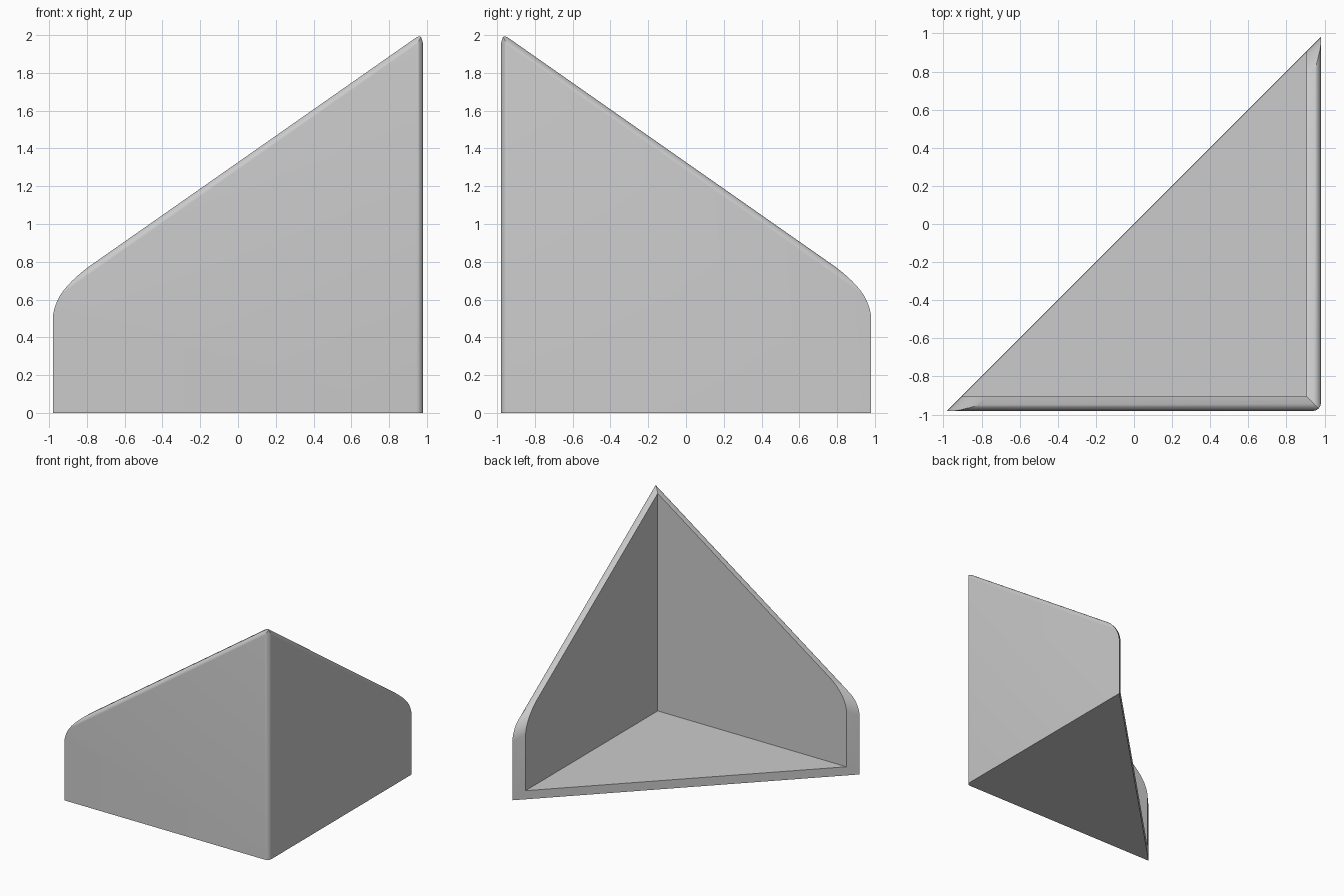
import bpy
import bmesh
from mathutils import Vector

if "Cube" in bpy.data.objects:
    bpy.data.objects.remove(bpy.data.objects["Cube"], do_unlink=True)

HALF = 0.98       # half of the footprint
WALL = 0.075      # wall and floor thickness
SLOPE = 0.70      # fall of the wall tops
MID = 1.327       # wall height halfway along
EDGE_R = 0.04     # soft outer edges
END_R = 0.20      # rounded wall ends

material = bpy.data.materials.new("plain grey")
material.use_nodes = True
grey = (0.6, 0.6, 0.6, 1)
material.diffuse_color = grey
material.node_tree.nodes["Principled BSDF"].inputs["Base Color"].default_value = grey


def add_object(name, bm):
    mesh = bpy.data.meshes.new(name)
    bmesh.ops.recalc_face_normals(bm, faces=bm.faces)
    bm.to_mesh(mesh)
    bm.free()
    obj = bpy.data.objects.new(name, mesh)
    bpy.context.collection.objects.link(obj)
    mesh.materials.append(material)
    return obj


def box(low, high):
    bm = bmesh.new()
    bmesh.ops.create_cube(bm, size=1)
    low, high = Vector(low), Vector(high)
    bmesh.ops.scale(bm, vec=high - low, verts=bm.verts)
    bmesh.ops.translate(bm, vec=(low + high) / 2, verts=bm.verts)
    return bm


def trim(bm, point, normal):
    """Slice the convex block by a plane and close the cut."""
    geom = bm.verts[:] + bm.edges[:] + bm.faces[:]
    bmesh.ops.bisect_plane(bm, geom=geom, dist=1e-5, plane_co=point,
                           plane_no=normal, clear_outer=True)
    rim = [e for e in bm.edges if e.is_boundary]
    if rim:
        bmesh.ops.edgeloop_fill(bm, edges=rim)


def round_edge(bm, point, n1, n2, radius, steps):
    """Round the edge between two planes with a fan of tangent cuts."""
    centre = point - (n1 + n2) * radius / (1 + n1.dot(n2))
    for i in range(1, steps):
        normal = n1.slerp(n2, i / steps)
        trim(bm, centre + normal * radius, normal)


# Outer block: triangular footprint with two sloping tops
body = box((-HALF, -HALF, 0), (HALF, HALF, 3))
front, side = Vector((0, -1, 0)), Vector((1, 0, 0))
diagonal = Vector((-1, 1, 0)).normalized()
front_top = Vector((-SLOPE, 0, 1)).normalized()
side_top = Vector((0, SLOPE, 1)).normalized()
peak = Vector((0, 0, MID))
low_z = MID - SLOPE * HALF
front_end = Vector((-HALF, -HALF, low_z))
side_end = Vector((HALF, HALF, low_z))

trim(body, Vector(), diagonal)
trim(body, peak, front_top)
trim(body, peak, side_top)

# Soft outer edges and rounded wall ends
round_edge(body, Vector((HALF, -HALF, 0)), front, side, EDGE_R, 8)
for wall, top, end in ((front, front_top, front_end), (side, side_top, side_end)):
    round_edge(body, end, wall, top, EDGE_R, 8)
    round_edge(body, end, diagonal, top, END_R, 12)
corner_guard = add_object("corner_guard", body)

# Hollow out the inside, leaving two walls and a floor
inner = HALF - WALL
hollow = add_object("hollow_cutter", box((-2, -inner, WALL), (inner, 2, 3)))
hollow.hide_render = True
cut = corner_guard.modifiers.new("hollow", "BOOLEAN")
cut.operation = "DIFFERENCE"
cut.solver = "EXACT"
cut.object = hollow
bpy.context.view_layer.objects.active = corner_guard
corner_guard.select_set(True)
hollow.select_set(False)
bpy.ops.object.modifier_apply(modifier=cut.name)
bpy.data.objects.remove(hollow, do_unlink=True)
bpy.ops.object.shade_smooth_by_angle(angle=0.5)
